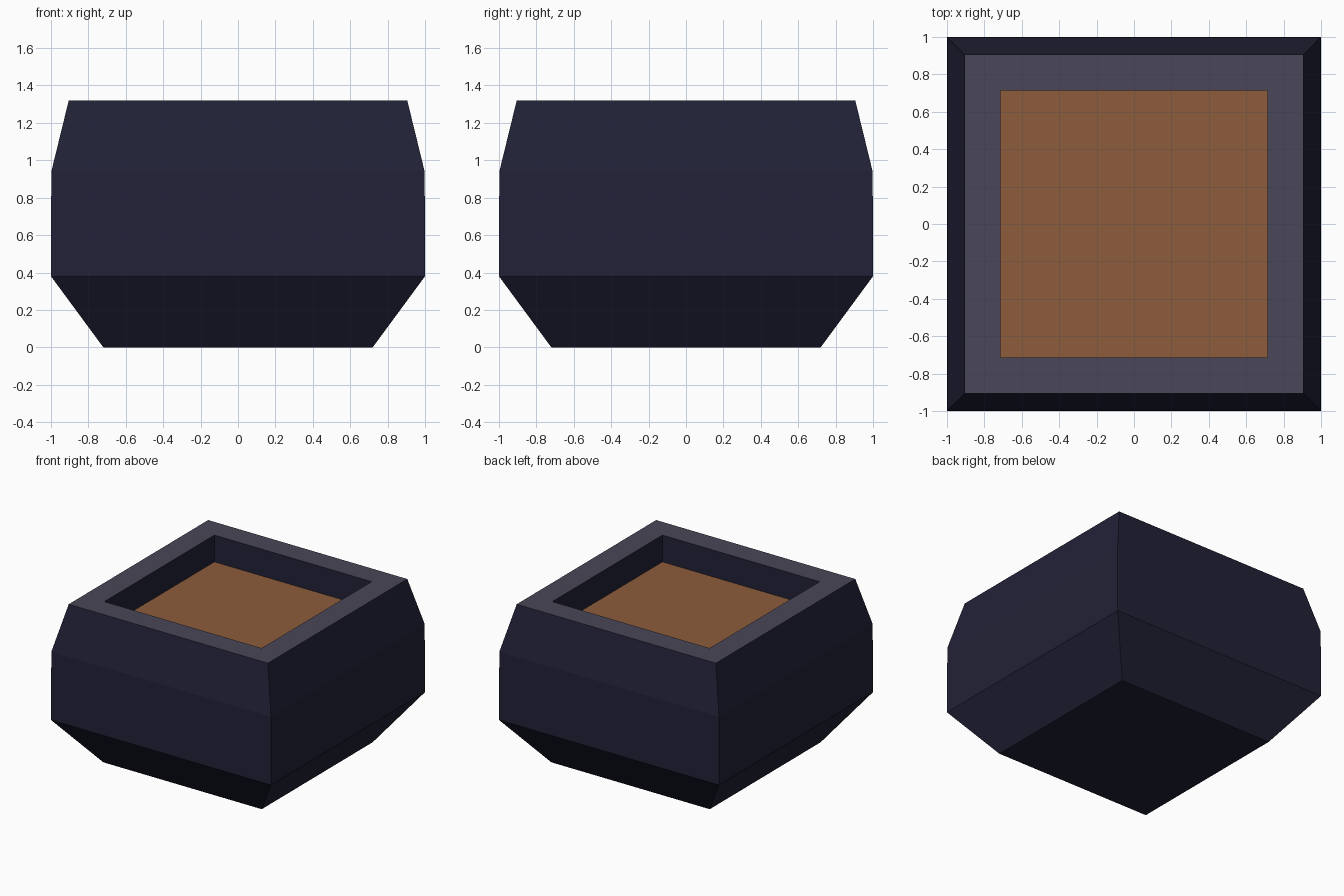
import bpy, bmesh

if "Cube" in bpy.data.objects:
    bpy.data.objects.remove(bpy.data.objects["Cube"])


def srgb(r, g, b):
    f = lambda c: c / 12.92 if c <= 0.04045 else ((c + 0.055) / 1.055) ** 2.4
    return (f(r / 255), f(g / 255), f(b / 255), 1.0)


def material(name, rgb):
    m = bpy.data.materials.new(name)
    m.diffuse_color = srgb(*rgb)
    m.use_nodes = True
    m.node_tree.nodes["Principled BSDF"].inputs["Base Color"].default_value = m.diffuse_color
    return m


navy = material("dark navy glaze", (33, 33, 55))
grey = material("grey rim", (74, 70, 89))
brown = material("brown soil", (140, 92, 60))


def square_rings(name, profile, mats, band_mat=None, cap_start=False, cap_end=False):
    """Stack square rings given as (half width, height) and join them with faces."""
    bm = bmesh.new()
    rings = [[bm.verts.new((sx * h, sy * h, z))
              for sx, sy in ((-1, -1), (1, -1), (1, 1), (-1, 1))]
             for h, z in profile]
    for i, (a, b) in enumerate(zip(rings, rings[1:])):
        for k in range(4):
            n = (k + 1) % 4
            f = bm.faces.new((a[k], a[n], b[n], b[k]))
            f.material_index = (band_mat or {}).get(i, 0)
    if cap_start:
        bm.faces.new(rings[0][::-1])
    if cap_end:
        bm.faces.new(rings[-1])
    me = bpy.data.meshes.new(name)
    bm.to_mesh(me)
    bm.free()
    for m in mats:
        me.materials.append(m)
    ob = bpy.data.objects.new(name, me)
    bpy.context.collection.objects.link(ob)
    return ob


# Pot: outer wall, flat rim (grey band) and inner wall
square_rings("planter_pot",
             [(0.72, 0), (1.0, 0.38), (0.998, 0.94), (0.905, 1.32),
              (0.715, 1.32), (0.715, 1.10)],
             [navy, grey], band_mat={3: 1}, cap_start=True)

# Soil surface closing the opening
square_rings("soil", [(0.715, 1.10)], [brown], cap_end=True)
